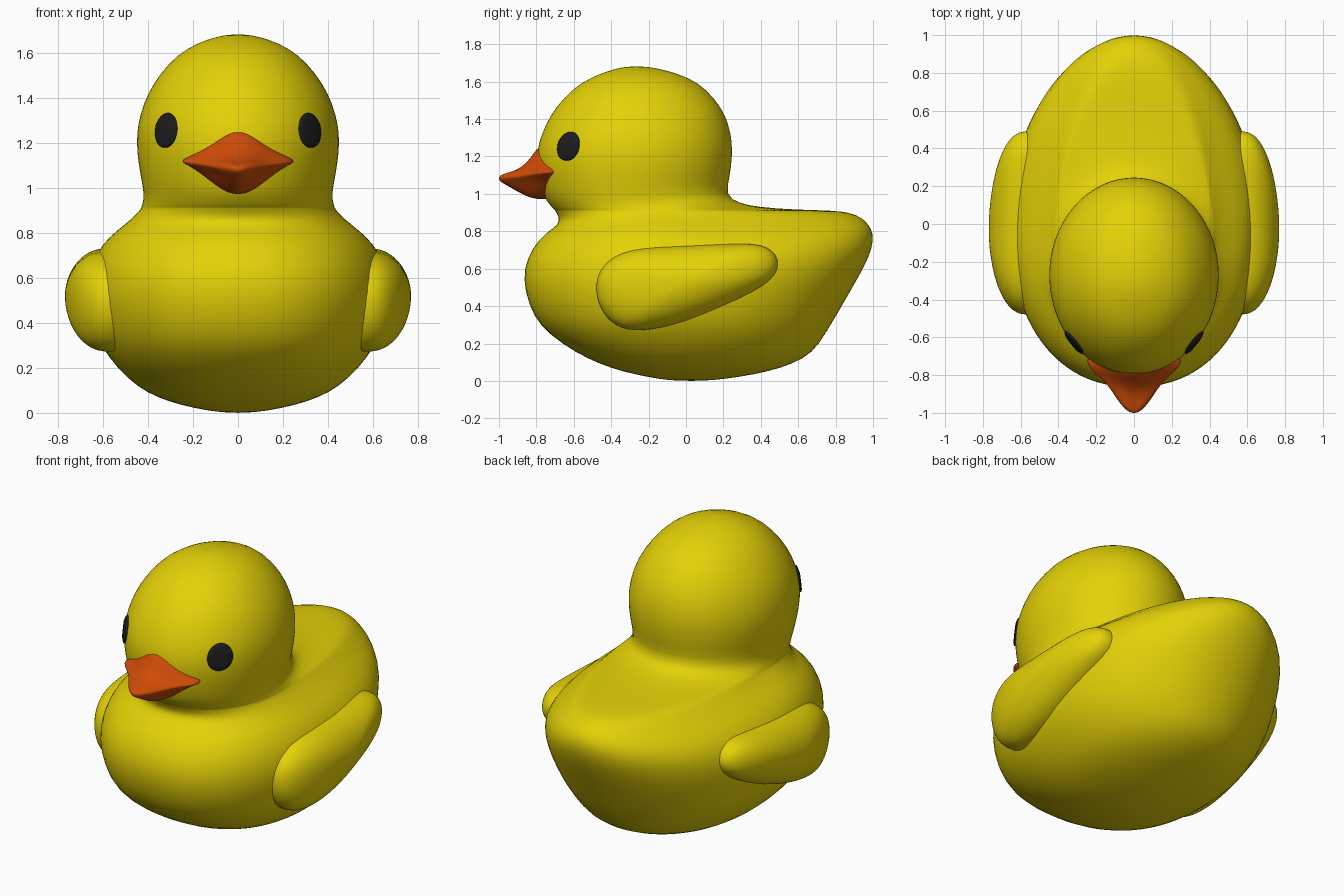
import bpy, bmesh, math
from mathutils import Vector

if "Cube" in bpy.data.objects:
    bpy.data.objects.remove(bpy.data.objects["Cube"])


def material(name, rgb):
    m = bpy.data.materials.new(name)
    m.diffuse_color = (*rgb, 1)
    m.use_nodes = True
    m.node_tree.nodes["Principled BSDF"].inputs["Base Color"].default_value = m.diffuse_color
    return m


YELLOW = material("yellow", (0.78, 0.64, 0.002))
ORANGE = material("orange", (0.62, 0.072, 0.002))
BLACK = material("black", (0.012, 0.012, 0.013))


def loft(name, rings, start, end, mat, levels=1):
    """Skin closed rings of points, with a pole point closing each end."""
    bm = bmesh.new()
    loops = [[bm.verts.new(p) for p in r] for r in rings]
    n = len(loops[0])
    for a, b in zip(loops, loops[1:]):
        for i in range(n):
            j = (i + 1) % n
            bm.faces.new((a[i], a[j], b[j], b[i]))
    for loop, pole in ((loops[0], start), (loops[-1], end)):
        v = bm.verts.new(pole)
        for i in range(n):
            bm.faces.new((loop[i], loop[(i + 1) % n], v))
    bmesh.ops.recalc_face_normals(bm, faces=bm.faces)
    for f in bm.faces:
        f.smooth = True
    me = bpy.data.meshes.new(name)
    bm.to_mesh(me)
    bm.free()
    me.materials.append(mat)
    ob = bpy.data.objects.new(name, me)
    bpy.context.collection.objects.link(ob)
    if levels:
        s = ob.modifiers.new("smooth", 'SUBSURF')
        s.levels = s.render_levels = levels
    return ob


# Body and head profile: height, front y, back y, half width
PROFILE = [
    (.004, -.10, .15, .09), (.02, -.20, .28, .19), (.05, -.34, .44, .31),
    (.09, -.46, .57, .405), (.15, -.59, .68, .49), (.25, -.735, .745, .58),
    (.34, -.815, .80, .63), (.48, -.865, .88, .665), (.60, -.87, .95, .665),
    (.71, -.825, 1.0, .635), (.79, -.755, 1.005, .565), (.835, -.68, .98, .505),
    (.875, -.68, .94, .46), (.90, -.695, .88, .437), (.912, -.70, .78, .43),
    (.915, -.705, .58, .43), (.93, -.72, .38, .425), (.95, -.735, .285, .42),
    (.99, -.765, .21, .42), (1.10, -.793, .237, .443), (1.20, -.80, .248, .452),
    (1.28, -.787, .247, .446), (1.37, -.752, .23, .422), (1.46, -.70, .192, .38),
    (1.56, -.61, .11, .303), (1.62, -.515, .02, .226), (1.66, -.41, -.10, .136),
    (1.678, -.34, -.19, .06)]


def skin_point(z, t, grow=1.0):
    """Point on the body skin at height z and angle t (0 = +x, -90 deg = front)."""
    for a, b in zip(PROFILE, PROFILE[1:]):
        if z <= b[0]:
            break
    k = (z - a[0]) / (b[0] - a[0])
    yf, yb, hw = (a[i] + (b[i] - a[i]) * k for i in (1, 2, 3))
    neck = min(1, max(0, (z - .70) / .27))
    yc = .02 * (1 - neck) - .27 * neck
    c, s = math.cos(t), math.sin(t)
    e = 2 / (2 + (.25 if s < 0 else .06) * (1 - neck))
    x = hw * math.copysign(abs(c) ** e, c)
    y = (yb - yc if s > 0 else yc - yf) * math.copysign(abs(s) ** e, s)
    return Vector((x * grow, yc + y * grow, z))


SEG = 48
loft("body_and_head",
     [[skin_point(p[0], 2 * math.pi * i / SEG) for i in range(SEG)] for p in PROFILE],
     (0, .03, 0), (0, -.265, 1.682), YELLOW)

# Wings: side outline (y, z) inflated into a dome
OUTLINE = [(-.485, .50), (-.465, .59), (-.39, .67), (-.25, .715), (0, .725),
           (.28, .735), (.42, .73), (.49, .67), (.495, .60), (.45, .53), (.31, .445),
           (.12, .36), (-.05, .30), (-.25, .262), (-.38, .285), (-.465, .39)]
for side, sx in (("right", 1), ("left", -1)):
    cy, cz = -.03, .52

    def wing_ring(r, x):
        return [(sx * x, cy + (y - cy) * r, cz + (z - cz) * r) for y, z in OUTLINE]

    rings = [wing_ring(.97, .49), wing_ring(1.01, .56)]
    rings += [wing_ring(1.01 * math.cos(a), .585 + .185 * math.sin(a))
              for a in (math.radians(d) for d in (12, 28, 44, 60, 76))]
    loft("wing_" + side, rings, (sx * .49, cy, cz), (sx * .77, cy, cz), YELLOW, 2)

# Eyes: thin round plates hugging the head
EYE_Z, EYE_T = 1.255, math.radians(-44)
for side, sx in (("right", 1), ("left", -1)):
    def eye_ring(r, grow):
        pts = []
        for i in range(32):
            a = 2 * math.pi * i / 32
            p = skin_point(EYE_Z + .077 * r * math.sin(a),
                           EYE_T + .152 * r * math.cos(a), grow)
            pts.append((sx * p.x, p.y, p.z))
        return pts

    def eye_mid(grow):
        p = skin_point(EYE_Z, EYE_T, grow)
        return (sx * p.x, p.y, p.z)

    loft("eye_" + side,
         [eye_ring(1, .99), eye_ring(1, 1.008), eye_ring(.85, 1.013), eye_ring(.4, 1.014)],
         eye_mid(.99), eye_mid(1.014), BLACK, 0)

# Beak: bell-shaped sections (y, half width, top, middle, bottom)
BEAK = [(-.69, .23, 1.255, 1.12, .975), (-.71, .25, 1.255, 1.12, .975),
        (-.75, .247, 1.255, 1.115, .975), (-.79, .205, 1.255, 1.11, .975),
        (-.83, .16, 1.185, 1.105, .982), (-.88, .12, 1.135, 1.097, 1.005),
        (-.93, .09, 1.112, 1.092, 1.035), (-.975, .053, 1.10, 1.088, 1.06),
        (-.997, .025, 1.092, 1.085, 1.072)]


def beak_ring(y, hw, top, mid, bottom):
    pts = []
    for i in range(32):
        a = 2 * math.pi * i / 32
        u, s = math.cos(a), math.sin(a)
        bell = (1 + math.cos(math.pi * u)) / 2
        h = (top if s > 0 else bottom) - mid
        lip = .032 * min(1, hw / .06) * s * (1 - bell * .8)
        pts.append((u * hw, y, mid + h * bell + lip))
    return pts


loft("beak", [beak_ring(*b) for b in BEAK], (0, -.69, 1.12), (0, -1.001, 1.083), ORANGE)
